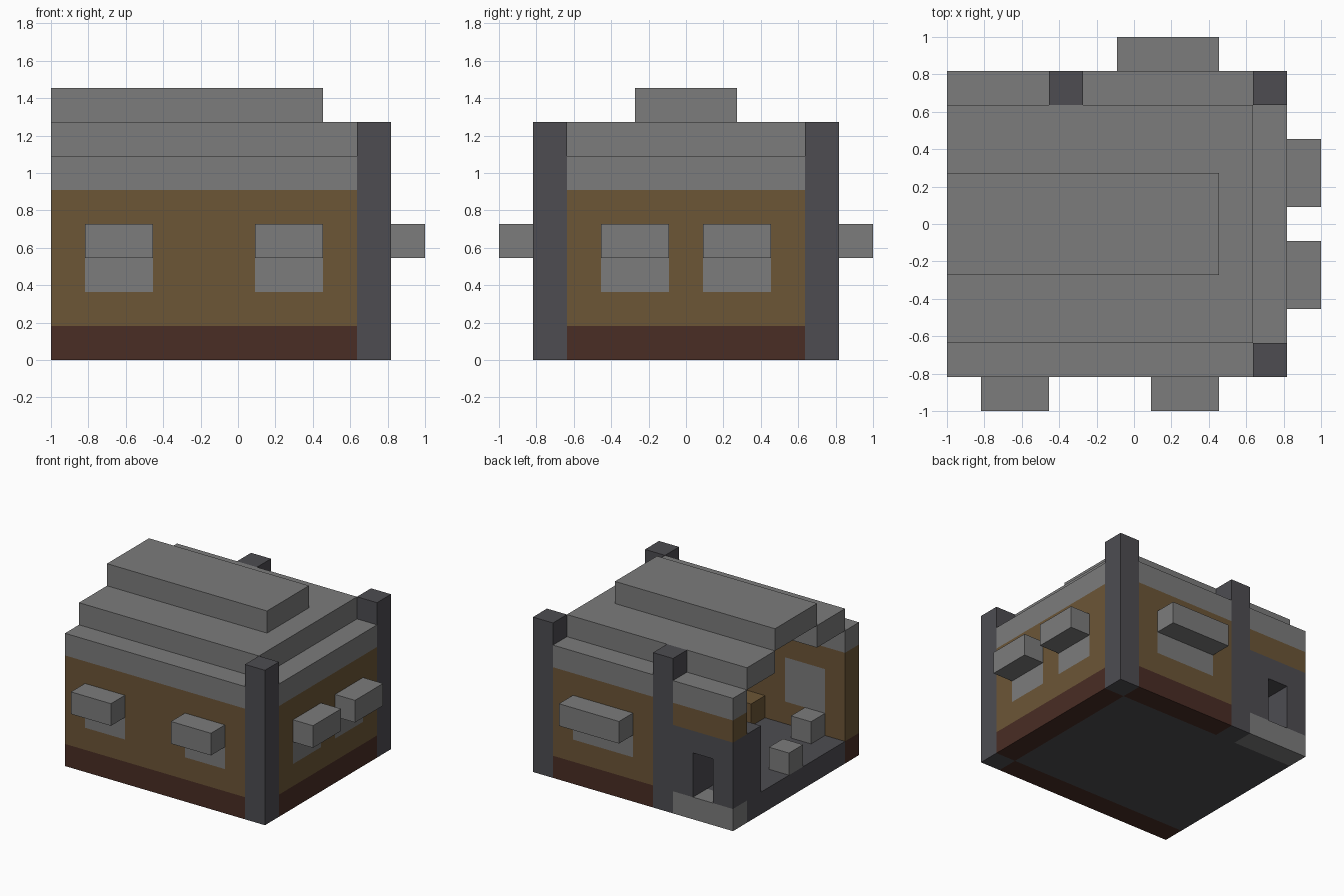
import bpy
import bmesh
from mathutils import Vector

if "Cube" in bpy.data.objects:
    bpy.data.objects.remove(bpy.data.objects["Cube"], do_unlink=True)

U = 2 / 11                       # one block
ORIGIN = Vector((-1, -1, 0))


def material(name, rgb):
    m = bpy.data.materials.new(name)
    m.use_nodes = True
    color = (*rgb, 1)
    m.diffuse_color = color
    m.node_tree.nodes["Principled BSDF"].inputs["Base Color"].default_value = color
    return m


STONE = material("stone grey", (0.2, 0.2, 0.2))
SLATE = material("dark slate", (0.075, 0.073, 0.083))
WOOD = material("brown wood", (0.15, 0.092, 0.037))
DARK_WOOD = material("dark brown wood", (0.067, 0.026, 0.018))

cells = {}                       # block position -> part name
parts = {}                       # part name -> material


def fill(name, mat, x, y, z):
    """Fill a box of blocks; each range is (first, end). Later parts replace earlier ones."""
    parts[name] = mat
    for i in range(*x):
        for j in range(*y):
            for k in range(*z):
                cells[i, j, k] = name


def clear(x, y, z):
    for i in range(*x):
        for j in range(*y):
            for k in range(*z):
                cells.pop((i, j, k), None)


# Floor
fill("floor", SLATE, (0, 9), (2, 9), (0, 1))

# Walls in three bands: plinth, timber and stone eaves
for name, mat, z in (("plinth", DARK_WOOD, (0, 1)),
                     ("timber_wall", WOOD, (1, 5)),
                     ("eaves", STONE, (5, 6))):
    for y in (1, 9):
        fill(name, mat, (0, 10), (y, y + 1), z)
    fill(name, mat, (9, 10), (1, 10), z)

# Hollow stepped roof, open at the left-hand end of the front
for y in ((2, 4), (7, 9)):
    fill("roof_step", STONE, (0, 9), y, (6, 7))
fill("roof_step", STONE, (8, 9), (4, 7), (6, 7))
fill("roof_ridge", STONE, (0, 8), (4, 7), (7, 8))

# Windows with a projecting lintel
for side, start in (("front", 1), ("front", 6)):
    fill("front_window", STONE, (start, start + 2), (1, 2), (2, 4))
    fill("front_lintel", STONE, (start, start + 2), (0, 1), (3, 4))
for start in (3, 6):
    fill("side_window", STONE, (9, 10), (start, start + 2), (2, 4))
    fill("side_lintel", STONE, (10, 11), (start, start + 2), (3, 4))
fill("back_window", STONE, (5, 8), (9, 10), (2, 4))
fill("back_lintel", STONE, (5, 8), (10, 11), (3, 4))

# Hearth against the back wall, with its opening and stone base
fill("hearth", SLATE, (0, 3), (8, 10), (1, 4))
fill("hearth_base", STONE, (0, 3), (9, 10), (0, 1))
clear((1, 2), (8, 10), (1, 3))

# Posts
for x, y in ((9, 1), (9, 9), (3, 9)):
    fill("post", SLATE, (x, x + 1), (y, y + 1), (0, 7))

# Furniture
fill("stone_seat", STONE, (0, 1), (5, 6), (1, 2))
fill("stone_block", STONE, (1, 2), (2, 3), (1, 2))
fill("wooden_crate", WOOD, (4, 5), (2, 3), (1, 2))


def build(name, mat):
    """Make one mesh from the exposed block sides of a part."""
    bm = bmesh.new()
    for cell, owner in cells.items():
        if owner != name:
            continue
        for axis in range(3):
            for sign in (-1, 1):
                beside = list(cell)
                beside[axis] += sign
                if tuple(beside) in cells:
                    continue
                n, u = Vector(), Vector()
                n[axis] = sign
                u[(axis + 1) % 3] = 1
                v = n.cross(u)
                mid = Vector(cell) + Vector((0.5, 0.5, 0.5)) + n / 2
                corners = [mid + (u * a + v * b) / 2
                           for a, b in ((-1, -1), (1, -1), (1, 1), (-1, 1))]
                bm.faces.new([bm.verts.new(ORIGIN + c * U) for c in corners])
    bmesh.ops.remove_doubles(bm, verts=bm.verts, dist=U / 100)
    mesh = bpy.data.meshes.new(name)
    bm.to_mesh(mesh)
    bm.free()
    mesh.materials.append(mat)
    bpy.context.collection.objects.link(bpy.data.objects.new(name, mesh))


for part, mat in parts.items():
    build(part, mat)
